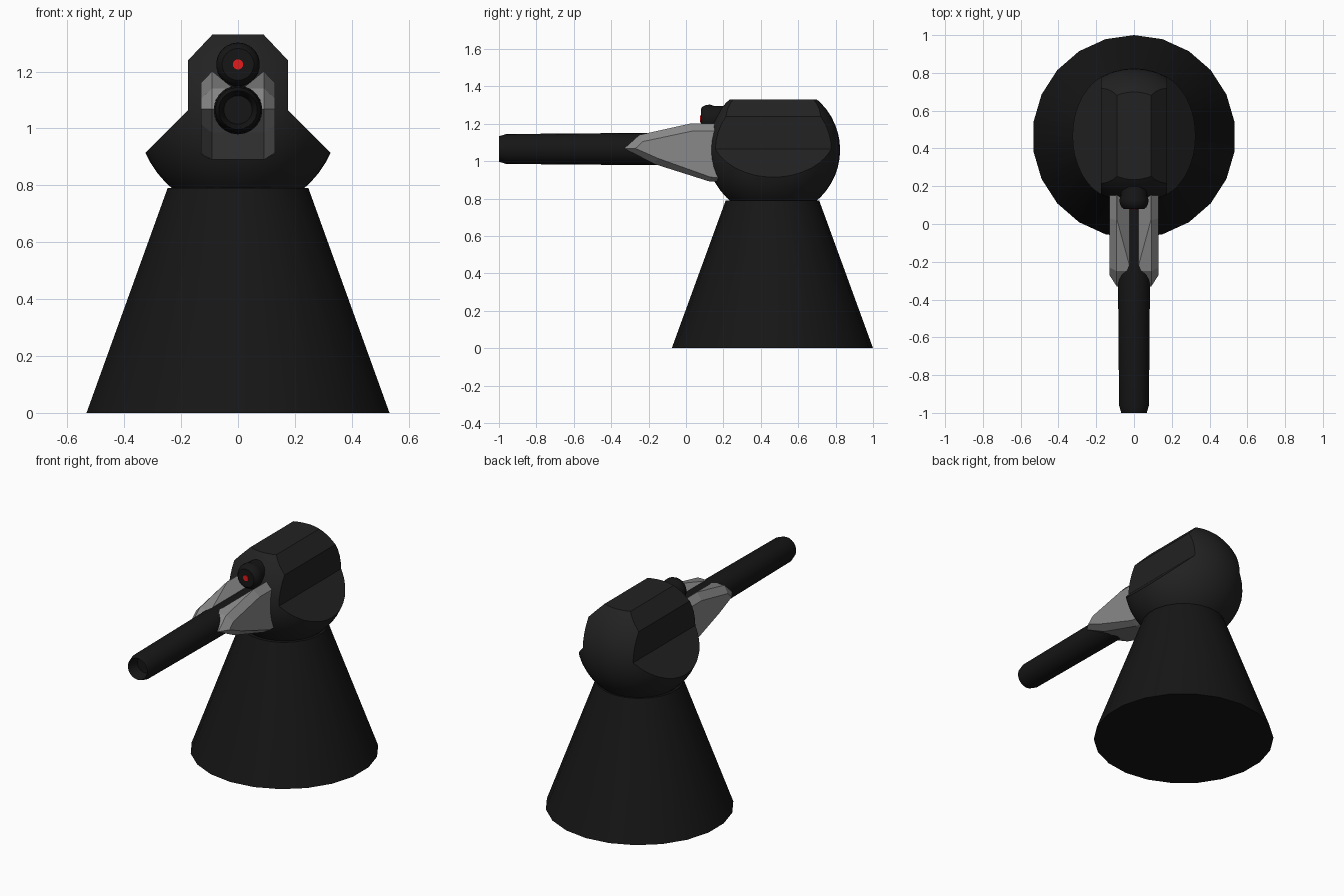
import bpy, bmesh, math
from mathutils import Matrix, Vector

if "Cube" in bpy.data.objects:
    bpy.data.objects.remove(bpy.data.objects["Cube"])


def material(name, rgb):
    m = bpy.data.materials.new(name)
    m.diffuse_color = (*rgb, 1)
    m.use_nodes = True
    m.node_tree.nodes["Principled BSDF"].inputs["Base Color"].default_value = m.diffuse_color
    return m


black = material("matte_black", (0.008, 0.008, 0.008))
charcoal = material("charcoal", (0.016, 0.016, 0.016))
steel = material("steel", (0.25, 0.25, 0.25))
red = material("red", (0.8, 0.01, 0.01))


def finish(name, bm, mat, smooth=True):
    bmesh.ops.recalc_face_normals(bm, faces=bm.faces)
    me = bpy.data.meshes.new(name)
    bm.to_mesh(me)
    bm.free()
    ob = bpy.data.objects.new(name, me)
    bpy.context.collection.objects.link(ob)
    if mat:
        me.materials.append(mat)
    if smooth:
        shade(ob)
    return ob


def shade(ob):
    bpy.ops.object.select_all(action='DESELECT')
    ob.select_set(True)
    bpy.context.view_layer.objects.active = ob
    bpy.ops.object.shade_smooth_by_angle(angle=math.radians(30))


def loft(name, rings, mat, smooth=True):
    """Skin equal-length point rings and cap both ends."""
    bm = bmesh.new()
    vs = [[bm.verts.new(p) for p in r] for r in rings]
    n = len(vs[0])
    for a, b in zip(vs, vs[1:]):
        for i in range(n):
            j = (i + 1) % n
            bm.faces.new((a[i], a[j], b[j], b[i]))
    bm.faces.new(vs[0])
    bm.faces.new(vs[-1])
    return finish(name, bm, mat, smooth)


def tube(name, profile, z, mat, sides=22):
    """Round part along y from (y, radius) pairs."""
    ang = [math.tau * i / sides for i in range(sides)]
    return loft(name, [[(r * math.sin(a), y, z + r * math.cos(a)) for a in ang]
                       for y, r in profile], mat)


def prism(name, pts, y0, y1):
    return loft(name, [[(x, y, z) for x, z in pts] for y in (y0, y1)], None, False)


def cut(ob, cutter, op):
    cutter.hide_render = True
    mod = ob.modifiers.new("cut", 'BOOLEAN')
    mod.operation, mod.solver, mod.object = op, 'EXACT', cutter
    bpy.context.view_layer.objects.active = ob
    bpy.ops.object.modifier_apply(modifier=mod.name)
    bpy.data.objects.remove(cutter)


# Conical pedestal
CY = 0.462
angles = [math.tau * i / 22 for i in range(22)]
loft("pedestal", [[(r * math.sin(a), CY + r * math.cos(a), z) for a in angles]
                  for r, z in ((0.538, 0), (0.25, 0.79))], black)

# Ball head trimmed to a shouldered front profile
bm = bmesh.new()
bmesh.ops.create_uvsphere(bm, u_segments=40, v_segments=24, radius=0.357,
                          matrix=Matrix.Translation(Vector((0, 0.467, 1.06))))
head = finish("turret_head", bm, charcoal, False)
half = [(0.4, 0.785), (0.4, 0.84), (0.175, 1.065), (0.175, 1.24), (0.09, 1.33)]
cut(head, prism("head_trim", half + [(-x, z) for x, z in reversed(half)], -0.1, 1.1),
    'INTERSECT')
shade(head)

# Barrel with chamfered, recessed muzzle
tube("barrel", [(-0.93, 0.05), (-0.995, 0.064), (-1.0, 0.068), (-0.96, 0.08),
                (-0.24, 0.086), (0.2, 0.086)], 1.065, black)

# Wedge shroud with chamfered sides and a groove for the barrel
outer = [(-0.33, 1.068), (-0.25, 1.14), (0.02, 1.2), (0.2, 1.2),
         (0.2, 0.89), (0.13, 0.89), (-0.17, 0.985)]
inner = [(-0.27, 1.068), (-0.23, 1.105), (0.03, 1.16), (0.2, 1.16),
         (0.2, 0.908), (0.13, 0.915), (-0.15, 1.015)]
shroud = loft("barrel_shroud", [[(x, y, z) for y, z in prof] for x, prof in
              ((-0.13, inner), (-0.092, outer), (0.092, outer), (0.13, inner))],
              steel, False)
cut(shroud, prism("groove_cutter", [(-0.022, 1.1), (0.022, 1.1), (0.022, 1.145),
                                    (0.105, 1.213), (-0.105, 1.213), (-0.022, 1.145)],
                  -0.5, 0.19), 'DIFFERENCE')

# Sight and its red lens
tube("sight", [(0.08, 0.056), (0.09, 0.067), (0.108, 0.076), (0.13, 0.077), (0.15, 0.07),
               (0.25, 0.07)], 1.225, black)
tube("sight_lens", [(0.076, 0.018), (0.1, 0.018)], 1.225, red, 16)
